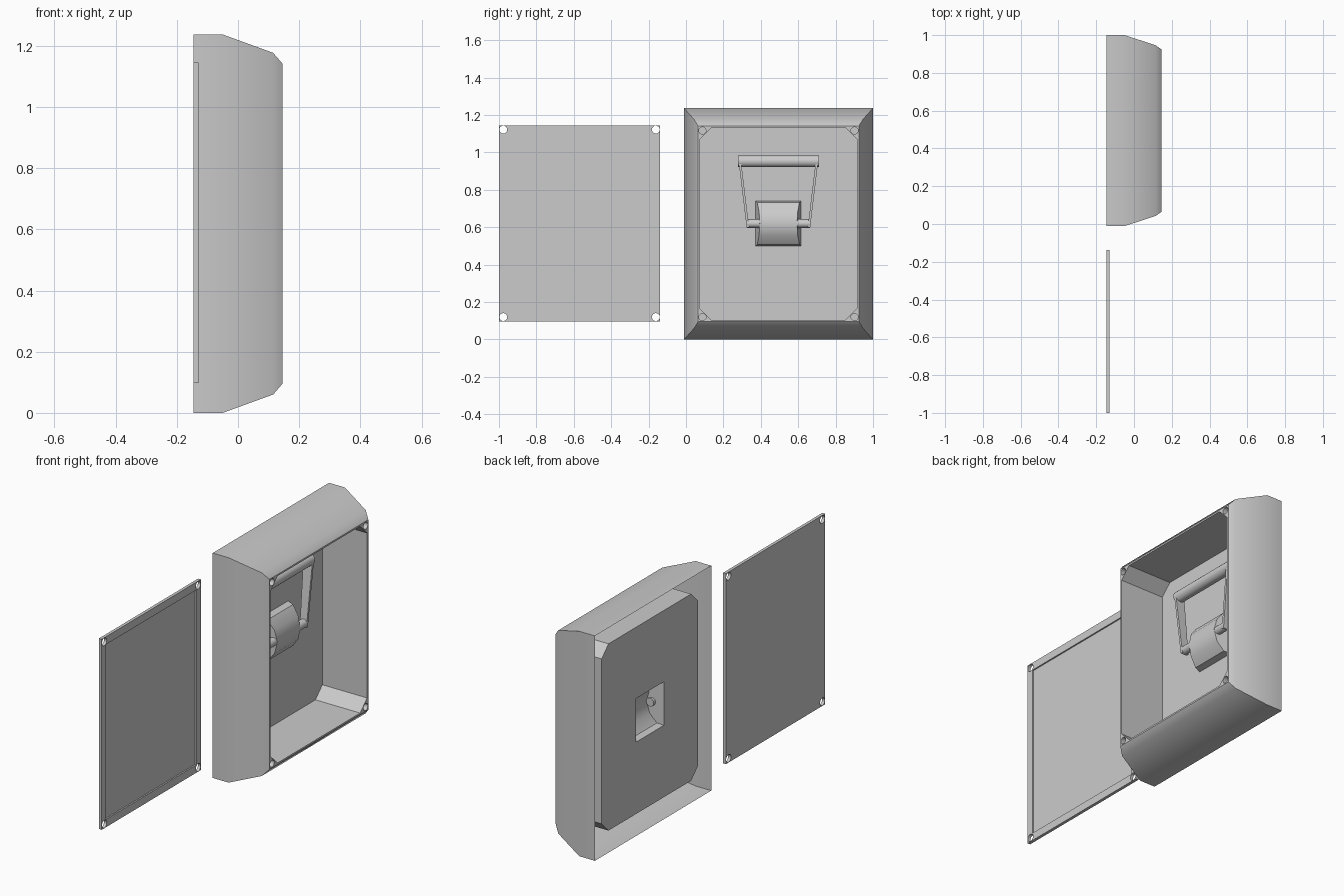
import bpy, bmesh, math
from mathutils import Vector

if "Cube" in bpy.data.objects:
    bpy.data.objects.remove(bpy.data.objects["Cube"])


def rect(x, y0, y1, z0, z1):
    return [(x, y0, z0), (x, y1, z0), (x, y1, z1), (x, y0, z1)]


def octagon(x, y0, y1, z0, z1, c):
    return [(x, y0 + c, z0), (x, y1 - c, z0), (x, y1, z0 + c), (x, y1, z1 - c),
            (x, y1 - c, z1), (x, y0 + c, z1), (x, y0, z1 - c), (x, y0, z0 + c)]


def circle(x, y, z, r, n=16):
    return [(x, y + r * math.cos(2 * math.pi * i / n), z + r * math.sin(2 * math.pi * i / n))
            for i in range(n)]


def loop(bm, pts):
    return [bm.verts.new(p) for p in pts]


def skin(bm, a, b):
    n = len(a)
    for i in range(n):
        bm.faces.new((a[i], a[(i + 1) % n], b[(i + 1) % n], b[i]))


def plate(bm, *loops):
    """Flat face bounded by the first loop, with the other loops as holes."""
    edges = []
    for l in loops:
        for i in range(len(l)):
            pair = (l[i], l[(i + 1) % len(l)])
            edges.append(bm.edges.get(pair) or bm.edges.new(pair))
    bmesh.ops.triangle_fill(bm, use_beauty=True, use_dissolve=False, edges=edges,
                            normal=Vector((1, 0, 0)))


def finish(bm, name, angle=30):
    bmesh.ops.recalc_face_normals(bm, faces=bm.faces)
    me = bpy.data.meshes.new(name)
    bm.to_mesh(me)
    bm.free()
    ob = bpy.data.objects.new(name, me)
    bpy.context.collection.objects.link(ob)
    bpy.ops.object.select_all(action='DESELECT')
    ob.select_set(True)
    bpy.context.view_layer.objects.active = ob
    bpy.ops.object.shade_smooth_by_angle(angle=math.radians(angle))
    return ob


BACK = -0.126          # plane of the recessed back wall
CY, CZ = 0.494, 0.62   # centre of the housing

# Housing: tapered outer shell, front rim, inner tray
bm = bmesh.new()
levels = [(-0.146, 0, 0), (-0.05, 0, 0), (0.115, 0.054, 0.06), (0.146, 0.076, 0.096)]
shell = [loop(bm, rect(x, -0.011 + iy, 1.0 - iy, iz, 1.237 - iz)) for x, iy, iz in levels]
for a, b in zip(shell, shell[1:]):
    skin(bm, a, b)
opening = loop(bm, octagon(0.146, 0.075, 0.913, 0.105, 1.132, 0.06))
holes = []
for y in (0.088, 0.901):
    for z in (0.12, 1.117):
        h = loop(bm, circle(0.146, y, z, 0.019))
        bottom = loop(bm, circle(0.09, y, z, 0.019))
        skin(bm, h, bottom)
        bm.faces.new(bottom)
        holes.append(h)
plate(bm, shell[-1], opening, *holes)
tray = loop(bm, octagon(BACK, 0.075, 0.913, 0.105, 1.132, 0.06))
skin(bm, opening, tray)
window = loop(bm, rect(BACK, CY - 0.122, CY + 0.122, 0.5, 0.74))
plate(bm, tray, window)
finish(bm, "housing")

# Hollow cradle bulging from the tray, open at the back
bm = bmesh.new()
profile = [(BACK, 0.5), (-0.09, 0.507), (-0.052, 0.555), (-0.036, 0.62),
           (-0.052, 0.685), (-0.09, 0.733), (BACK, 0.74)]
sides = []
for s in (-1, 1):
    v = loop(bm, [(x, CY + s * (0.122 - 0.25 * (x - BACK)), z) for x, z in profile])
    bm.faces.new(v)
    sides.append(v)
for i in range(len(profile) - 1):
    bm.faces.new((sides[0][i], sides[0][i + 1], sides[1][i + 1], sides[1][i]))
finish(bm, "cradle", 40)


# Swinging handle: pivots, arms and grip bar
def rod(name, x, z, y0, y1, r):
    b = bmesh.new()
    ends = [loop(b, [(x + p[1] - y0, y0 + t, p[2]) for p in circle(0, y0, z, r, 20)])
            for t in (0, y1 - y0)]
    skin(b, *ends)
    for e in ends:
        b.faces.new(e)
    finish(b, name)


PX = -0.06
rod("grip_bar", PX, 0.953, CY - 0.216, CY + 0.216, 0.032)
for s, side in ((-1, "left"), (1, "right")):
    y0, y1 = sorted((CY + s * 0.095, CY + s * 0.168))
    rod(side + "_pivot", PX, 0.62, y0, y1, 0.023)
    bm = bmesh.new()
    rings = []
    for z, yo, hw in ((0.6, 0.17, 0.02), (0.965, 0.214, 0.028)):
        ya, yb = CY + s * yo, CY + s * (yo - 0.013)
        rings.append(loop(bm, [(PX - hw, ya, z), (PX + hw, ya, z),
                               (PX + hw, yb, z), (PX - hw, yb, z)]))
    skin(bm, *rings)
    for r in rings:
        bm.faces.new(r)
    finish(bm, side + "_arm")

# Separate cover plate with screw holes and a shallow recess
bm = bmesh.new()
XB, XF = -0.146, -0.129
front = loop(bm, rect(XF, -1.0, -0.138, 0.097, 1.145))
back = loop(bm, rect(XB, -1.0, -0.138, 0.097, 1.145))
skin(bm, front, back)
fh, bh = [], []
for y in (-0.977, -0.161):
    for z in (0.12, 1.122):
        fh.append(loop(bm, circle(XF, y, z, 0.021)))
        bh.append(loop(bm, circle(XB, y, z, 0.021)))
        skin(bm, fh[-1], bh[-1])
lip = loop(bm, rect(XF, -0.962, -0.176, 0.14, 1.102))
floor = loop(bm, rect(XF - 0.008, -0.962, -0.176, 0.14, 1.102))
plate(bm, front, lip, *fh)
skin(bm, lip, floor)
bm.faces.new(floor)
plate(bm, back, *bh)
finish(bm, "cover_plate")
